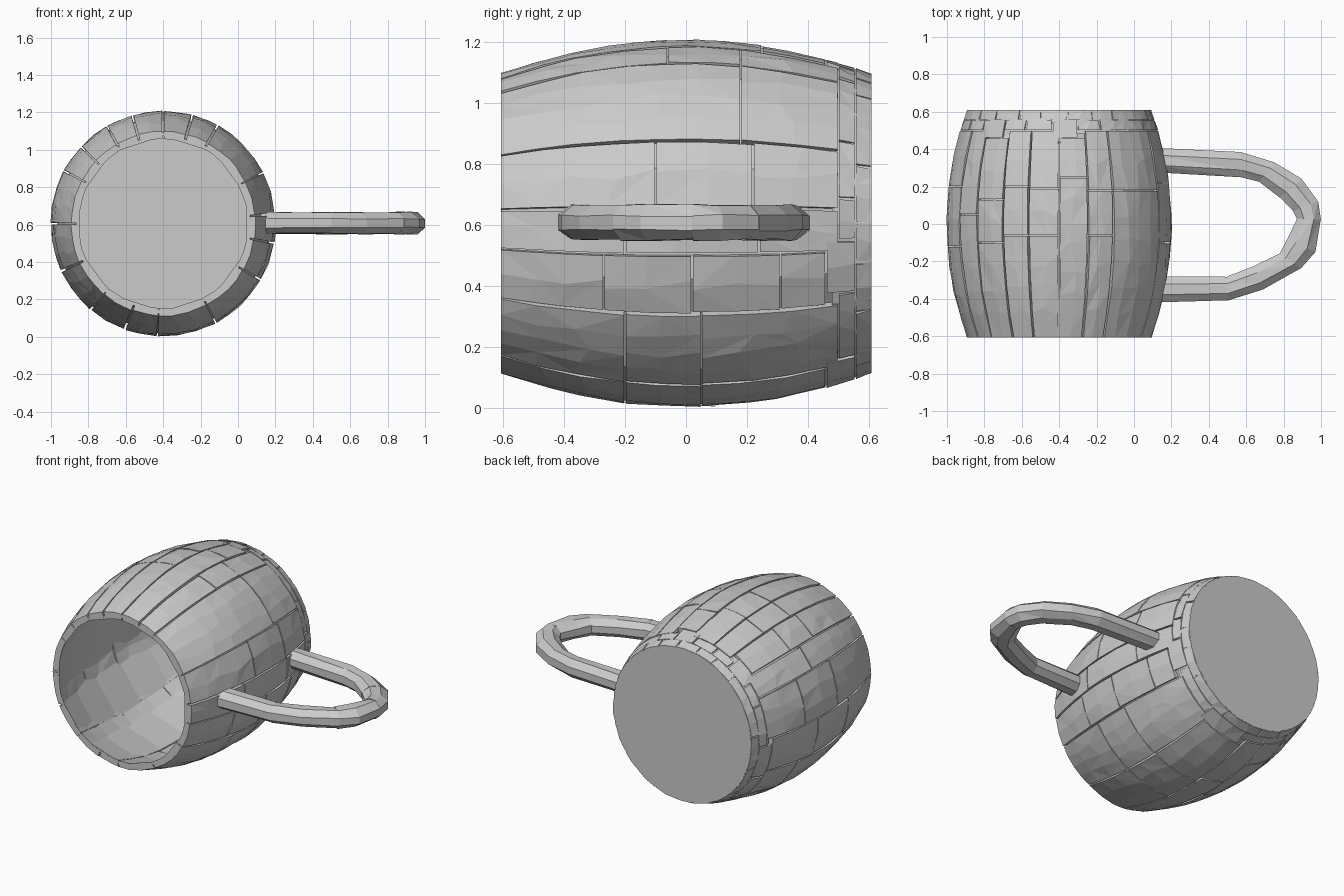
import bpy, bmesh, math, random
from mathutils import Vector

random.seed(4)
cube = bpy.data.objects.get("Cube")
if cube:
    bpy.data.objects.remove(cube)

CX, CZ, HALF = -0.4, 0.605, 0.61

grey = bpy.data.materials.new("plain grey")
grey.use_nodes = True
grey.diffuse_color = (0.6, 0.6, 0.6, 1)
grey.node_tree.nodes["Principled BSDF"].inputs["Base Color"].default_value = (0.6, 0.6, 0.6, 1)


def radius(y):
    return 0.605 - 0.296 * y * y


def at(angle, y, r):
    a = math.radians(angle)
    return Vector((CX + r * math.cos(a), y, CZ + r * math.sin(a)))


def finish(name, bm):
    bmesh.ops.recalc_face_normals(bm, faces=bm.faces)
    mesh = bpy.data.meshes.new(name)
    bm.to_mesh(mesh)
    bm.free()
    mesh.materials.append(grey)
    obj = bpy.data.objects.new(name, mesh)
    bpy.context.collection.objects.link(obj)
    return obj


def add_block(bm, a0, a1, y0, y1):
    """One rough curved block, thick enough to reach the liner."""
    nu = max(2, round((a1 - a0) / 9))
    nv = max(1, round((y1 - y0) / 0.13))
    gap = 0.25
    corner = [random.uniform(0, 0.7) for _ in range(4)]
    layers = []
    for depth in (0, 0.04):
        grid = []
        for j in range(nv + 1):
            t = j / nv
            lo = a0 + gap + corner[0] * (1 - t) + corner[1] * t * 0.5
            hi = a1 - gap - corner[2] * t - corner[3] * (1 - t) * 0.5
            row = []
            for i in range(nu + 1):
                y = y0 + (y1 - y0) * t
                a = lo + (hi - lo) * i / nu
                if 0 < i < nu:
                    a += random.uniform(-2, 2)
                if 0 < j < nv:
                    y += random.uniform(-0.03, 0.03)
                r = radius(y) - depth - random.uniform(0, 0.006)
                row.append(bm.verts.new(at(a, y, r)))
            grid.append(row)
        layers.append(grid)
    for grid in layers:
        for j in range(nv):
            for i in range(nu):
                q = (grid[j][i], grid[j][i + 1], grid[j + 1][i + 1], grid[j + 1][i])
                k = random.choice((0, 1))
                bm.faces.new((q[k], q[k + 1], q[k + 2]))
                bm.faces.new((q[k], q[k + 2], q[(k + 3) % 4]))
    # Close the block around its border
    rims = []
    for g in layers:
        rims.append(g[0][:-1] + [row[-1] for row in g[:-1]]
                    + g[-1][:0:-1] + [row[0] for row in g[:0:-1]])
    n = len(rims[0])
    for i in range(n):
        k = (i + 1) % n
        bm.faces.new((rims[0][i], rims[0][k], rims[1][k], rims[1][i]))


# Staves: edge angle of each, then where it is cut along its length
staves = [(-30, (-0.27, 0.02, 0.31)), (-10, (-0.2, 0.24)), (5, (-0.1, 0.22)),
          (27, (0.18,)), (61, (-0.06, 0.18)), (75, (0.25,)), (90, (-0.06, 0.19)),
          (106, (-0.06, 0.2)), (120, (-0.1, 0.13)), (137, (0.05,)), (152, (-0.12, 0.2)),
          (180, (-0.25, 0.08)), (205, (0.2,)), (230, (-0.1, 0.3)), (250, (0.1,)),
          (267, (-0.2, 0.05)), (298, (-0.2, 0.05)), (330, ())]
bm = bmesh.new()
for (a0, cuts), (a1, _) in zip(staves, staves[1:]):
    end = random.choice((0.46, 0.5))
    ys = [-HALF, *cuts, end]
    for y0, y1 in zip(ys, ys[1:]):
        add_block(bm, a0, a1, y0 + 0.003, y1 - 0.003)
    # Hoop blocks near the base
    for y0, y1, shift in ((end, 0.555, 4), (0.555, HALF, -5)):
        add_block(bm, a0 + shift, a1 + shift, y0 + 0.003, y1 - 0.001)
finish("barrel_blocks", bm)

# Ten-sided inner liner with an open mouth
bm = bmesh.new()
SIDES = 10
rings = []
for y in (-0.606, -0.4, -0.15, 0.1, 0.35, 0.5):
    ring_in, ring_out = [], []
    for i in range(SIDES):
        a = 90 + i * 360 / SIDES
        r = radius(y) - 0.028
        ring_in.append(bm.verts.new(at(a, y, r)))
        ring_out.append(bm.verts.new(at(a, y, r + 0.02)))
    rings.append((ring_in, ring_out))
for i in range(SIDES):
    k = (i + 1) % SIDES
    for p, q in zip(rings, rings[1:]):
        for side in (0, 1):
            bm.faces.new((p[side][i], p[side][k], q[side][k], q[side][i]))
    for p in (rings[0], rings[-1]):
        bm.faces.new((p[0][i], p[0][k], p[1][k], p[1][i]))
finish("inner_wall", bm)

# Solid base disc
bm = bmesh.new()
ends = [[bm.verts.new(at(i * 15, y, r)) for i in range(24)]
        for y, r in ((0.48, 0.525), (HALF, 0.492))]
for ring in ends:
    bm.faces.new(ring)
for i in range(24):
    k = (i + 1) % 24
    bm.faces.new((ends[0][i], ends[0][k], ends[1][k], ends[1][i]))
finish("base", bm)

# Handle: faceted tube through outer and inner edge points, in jointed pieces
outer = [(0.1, 0.41), (0.57, 0.385), (0.75, 0.33), (0.9, 0.24), (0.985, 0.12),
         (1.0, 0.02), (0.97, -0.15), (0.89, -0.24), (0.69, -0.35), (0.5, -0.41), (0.1, -0.42)]
inner = [(0.1, 0.275), (0.57, 0.25), (0.67, 0.225), (0.78, 0.14), (0.85, 0.07),
         (0.87, 0.03), (0.82, -0.08), (0.78, -0.155), (0.64, -0.225), (0.5, -0.28), (0.1, -0.28)]
bm = bmesh.new()
for first, last in ((0, 3), (3, 5), (5, 7), (7, 9), (9, 10)):
    loops = []
    for j in range(first, last + 1):
        o, n = Vector(outer[j]), Vector(inner[j])
        mid, half = (o + n) / 2, (o - n) / 2
        nudge = 0.97 if j == first else 1.0
        loop = []
        for i in range(8):
            a = math.radians(22.5 + i * 45)
            p = mid + half * min(1, max(-1, math.cos(a) * 1.08)) * nudge
            z = 0.608 + 0.062 * math.sin(a) * nudge + random.uniform(-0.004, 0.004)
            loop.append(bm.verts.new((p.x, p.y, z)))
        loops.append(loop)
    for p, q in zip(loops, loops[1:]):
        for i in range(8):
            k = (i + 1) % 8
            bm.faces.new((p[i], p[k], q[k]))
            bm.faces.new((p[i], q[k], q[i]))
    bm.faces.new(loops[0])
    bm.faces.new(loops[-1])
finish("handle", bm)
